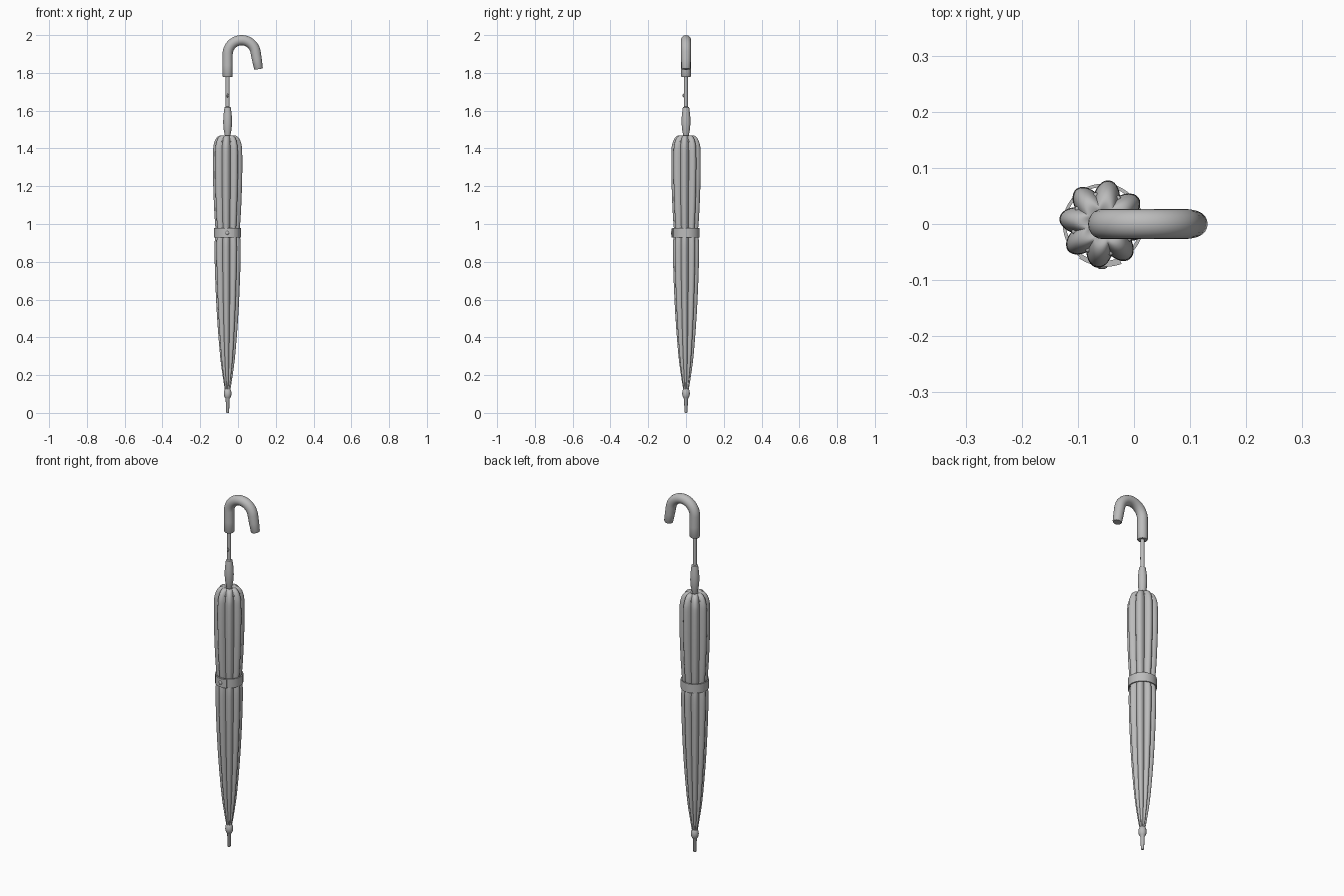
import bpy, bmesh, math
from mathutils import Vector

if "Cube" in bpy.data.objects:
    bpy.data.objects.remove(bpy.data.objects["Cube"])

AX = -0.055  # x of the shaft axis
FOLDS, PHASE = 8, math.radians(82)

grey = bpy.data.materials.new("plain grey")
grey.diffuse_color = (0.5, 0.5, 0.5, 1)
grey.use_nodes = True
grey.node_tree.nodes["Principled BSDF"].inputs["Base Color"].default_value = grey.diffuse_color


def finish(name, bm, angle=40):
    bmesh.ops.recalc_face_normals(bm, faces=bm.faces)
    me = bpy.data.meshes.new(name)
    bm.to_mesh(me)
    bm.free()
    ob = bpy.data.objects.new(name, me)
    bpy.context.collection.objects.link(ob)
    me.materials.append(grey)
    bpy.ops.object.select_all(action='DESELECT')
    ob.select_set(True)
    bpy.context.view_layer.objects.active = ob
    bpy.ops.object.shade_smooth_by_angle(angle=math.radians(angle))
    return ob


def loft(bm, rings, loop=False):
    """Skin a list of closed rings of points, capping or joining the ends."""
    vs = [[bm.verts.new(p) for p in r] for r in rings]
    n = len(vs[0])
    for a, b in zip(vs, vs[1:] + (vs[:1] if loop else [])):
        for i in range(n):
            bm.faces.new((a[i], a[(i + 1) % n], b[(i + 1) % n], b[i]))
    if not loop:
        bm.faces.new(vs[0])
        bm.faces.new(vs[-1])


def lathe(name, profile, sides=20):
    bm = bmesh.new()
    loft(bm, [[(AX + r * math.cos(t), r * math.sin(t), z)
               for t in (2 * math.pi * i / sides for i in range(sides))]
              for r, z in profile])
    return finish(name, bm)


def smooth_profile(pts, steps=4):
    """Catmull-Rom through (radius, height) points."""
    p = [Vector(q) for q in [pts[0]] + pts + [pts[-1]]]
    out = []
    for a, b, c, d in zip(p, p[1:], p[2:], p[3:]):
        for k in range(steps):
            t = k / steps
            out.append(0.5 * (2*b + (c-a)*t + (2*a-5*b+4*c-d)*t*t + (3*b-a-3*c+d)*t**3))
    return out + [p[-1]]


# Folded canopy: scalloped cross-section following a long tapered profile
outline = smooth_profile([
    (0.014, 0.12), (0.024, 0.18), (0.040, 0.30), (0.056, 0.50), (0.066, 0.70),
    (0.070, 0.86), (0.068, 0.92), (0.063, 0.955), (0.067, 1.0), (0.073, 1.10),
    (0.078, 1.25), (0.078, 1.38), (0.073, 1.425), (0.060, 1.455), (0.042, 1.468),
    (0.022, 1.464), (0.012, 1.455)])
SEG = FOLDS * 12
bm = bmesh.new()
rings = []
for r, z in outline:
    ring = []
    for i in range(SEG):
        t = PHASE + 2 * math.pi * i / SEG
        k = 0.75 + 0.25 * abs(math.cos(FOLDS / 2 * (t - PHASE)))
        ring.append((AX + r * k * math.cos(t), r * k * math.sin(t), z))
    rings.append(ring)
loft(bm, rings)
finish("canopy", bm, 50)

# Rib tips peeking out of the valleys near the top
bm = bmesh.new()
for i in range(FOLDS):
    t = PHASE + (i + 0.5) * 2 * math.pi / FOLDS
    res = bmesh.ops.create_uvsphere(bm, u_segments=10, v_segments=6, radius=0.005)
    bmesh.ops.translate(bm, verts=res['verts'],
                        vec=(AX + 0.053 * math.cos(t), 0.053 * math.sin(t), 1.437))
finish("rib_tips", bm)

# Shaft, runner, ferrule
lathe("shaft", [(0.0105, 1.40), (0.0105, 1.80)])
lathe("runner", [(0.012, 1.455), (0.016, 1.475), (0.021, 1.50), (0.0235, 1.535),
                 (0.0225, 1.57), (0.0185, 1.605), (0.0165, 1.618), (0.0105, 1.621)])
lathe("ferrule", [(0.006, 0.0), (0.008, 0.003), (0.0105, 0.075), (0.014, 0.08),
                  (0.019, 0.09), (0.0205, 0.103), (0.019, 0.117), (0.014, 0.128),
                  (0.010, 0.132)])

# Release button on the shaft
bm = bmesh.new()
res = bmesh.ops.create_uvsphere(bm, u_segments=12, v_segments=8, radius=1)
bmesh.ops.scale(bm, verts=res['verts'], vec=(0.005, 0.007, 0.010))
bmesh.ops.translate(bm, verts=res['verts'], vec=(AX, -0.011, 1.68))
finish("release_button", bm)

# Crook handle: tube swept along stem, arc and leaning tip
R, CX, CZ, TUBE = 0.0745, 0.0195, 1.8985, 0.027
END = math.radians(10)
path = [(AX, 1.778, 0.88), (AX, 1.783, 1.0), (AX, 1.84, 1.0)]
for i in range(21):
    a = math.pi + (END - math.pi) * i / 20
    path.append((CX + R * math.cos(a), CZ + R * math.sin(a), 1.0))
lx, lz, _ = path[-1]
dx, dz = math.sin(END), -math.cos(END)
for d, s in ((0.04, 0.96), (0.088, 0.87), (0.093, 0.76)):
    path.append((lx + dx * d, lz + dz * d, s))
bm = bmesh.new()
rings = []
for i, (x, z, s) in enumerate(path):
    a, b = path[max(i - 1, 0)], path[min(i + 1, len(path) - 1)]
    tan = Vector((b[0] - a[0], 0, b[1] - a[1])).normalized()
    side = Vector((0, 1, 0)).cross(tan)
    rings.append([Vector((x, 0, z)) + TUBE * s * (side * math.cos(t) + Vector((0, math.sin(t), 0)))
                  for t in (2 * math.pi * k / 20 for k in range(20))])
loft(bm, rings)
finish("crook_handle", bm)

# Tie strap around the canopy
bm = bmesh.new()
rings = []
for i in range(48):
    t = 2 * math.pi * i / 48
    c, s = math.cos(t), math.sin(t)
    rings.append([(AX + r * c, r * s, z) for r, z in
                  ((0.066, 0.928), (0.072, 0.928), (0.072, 0.978), (0.066, 0.978))])
loft(bm, rings, loop=True)
finish("tie_strap", bm)

# Overlapping strap end, slightly lifted at its free tip
bm = bmesh.new()
rings = []
for i in range(13):
    t = math.radians(235 + 60 * i / 12)
    c, s = math.cos(t), math.sin(t)
    lift = 0.004 * (i / 12) ** 2
    rings.append([(AX + r * c, r * s, z) for r, z in
                  ((0.0715, 0.929), (0.0745 + lift, 0.929),
                   (0.0745 + lift, 0.977), (0.0715, 0.977))])
loft(bm, rings)
finish("strap_end", bm)

# Snap on the strap
bm = bmesh.new()
res = bmesh.ops.create_uvsphere(bm, u_segments=14, v_segments=8, radius=1)
bmesh.ops.scale(bm, verts=res['verts'], vec=(0.010, 0.005, 0.010))
bmesh.ops.translate(bm, verts=res['verts'], vec=(AX - 0.002, -0.0755, 0.953))
finish("strap_snap", bm)
